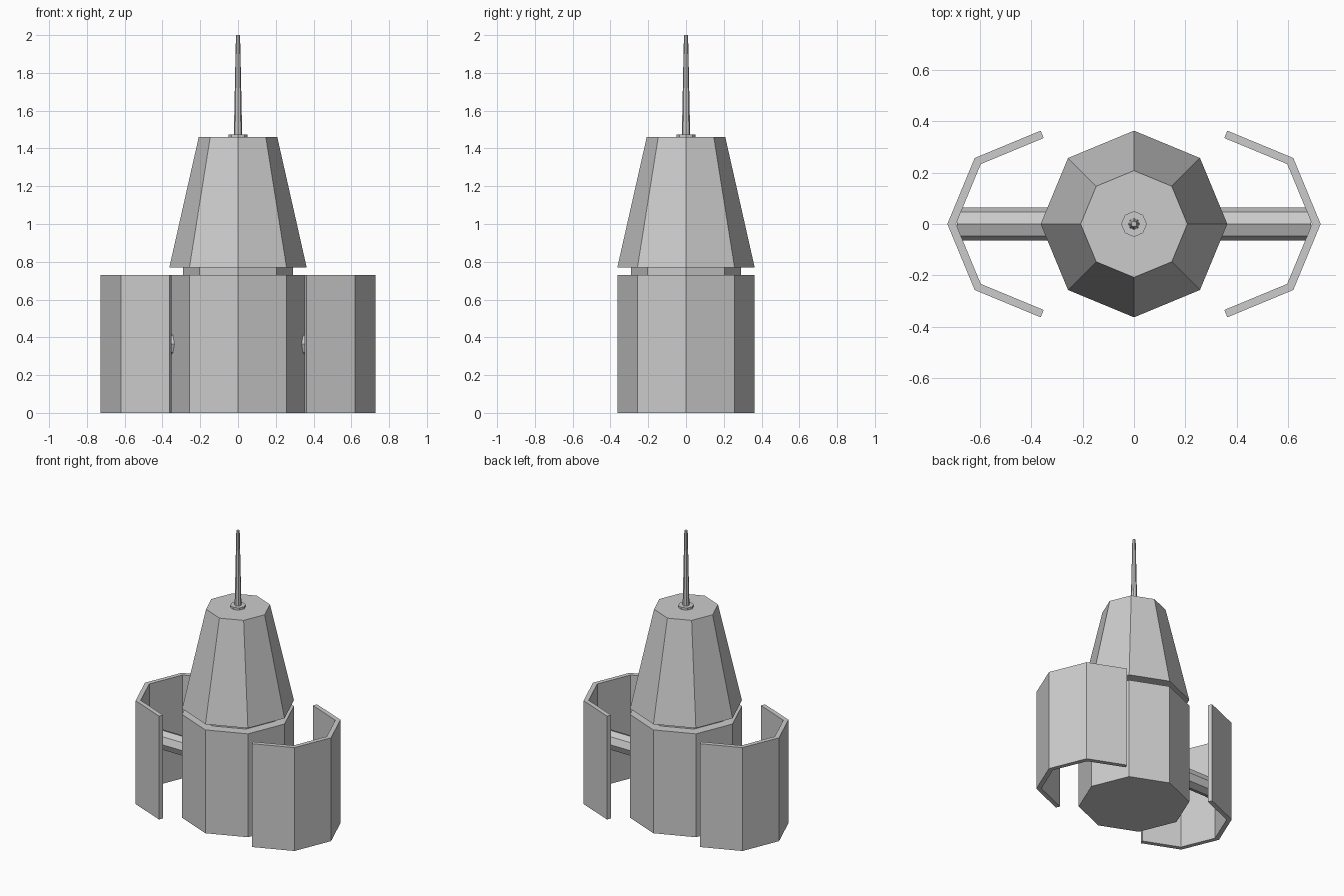
import bpy, bmesh
from math import cos, sin, tan, pi
from mathutils import Matrix

if "Cube" in bpy.data.objects:
    bpy.data.objects.remove(bpy.data.objects["Cube"])

R = 0.3635   # main octagon radius
H = 0.73     # height of body and side panels


def make_object(name, bm, matrix=None):
    bmesh.ops.recalc_face_normals(bm, faces=bm.faces)
    mesh = bpy.data.meshes.new(name)
    bm.to_mesh(mesh)
    bm.free()
    obj = bpy.data.objects.new(name, mesh)
    bpy.context.collection.objects.link(obj)
    if matrix:
        mesh.transform(matrix)
    return obj


def octagon_stack(name, z0, z1, r0, r1, matrix=None):
    """Closed eight-sided prism or frustum with corners on the axes."""
    bm = bmesh.new()
    rings = [[bm.verts.new((r * cos(i * pi / 4), r * sin(i * pi / 4), z))
              for i in range(8)] for r, z in ((r0, z0), (r1, z1))]
    bm.faces.new(rings[0][::-1])
    bm.faces.new(rings[1])
    for i in range(8):
        j = (i + 1) % 8
        bm.faces.new((rings[0][i], rings[0][j], rings[1][j], rings[1][i]))
    return make_object(name, bm, matrix)


def side_panel(name, side):
    """Half-octagon shell of constant thickness, ends cut square."""
    t = 0.031
    r_in = R - t / cos(pi / 8)
    outer = [(R + R * cos(a), R * sin(a)) for a in (k * pi / 4 for k in range(-2, 3))]
    inner = [(R + r_in * cos(a), r_in * sin(a)) for a in (k * pi / 4 for k in range(-2, 3))]
    # square-cut ends: step straight in from the outer corner
    dx, dy = t * sin(pi / 8), t * cos(pi / 8)
    inner[0] = (R - dx, -R + dy)
    inner[-1] = (R - dx, R - dy)
    bm = bmesh.new()
    rows = [[bm.verts.new((side * x, y, z)) for x, y in line]
            for line, z in ((outer, 0), (outer, H), (inner, H), (inner, 0))]
    for a in range(4):
        b = (a + 1) % 4
        for i in range(4):
            bm.faces.new((rows[a][i], rows[a][i + 1], rows[b][i + 1], rows[b][i]))
    for end in (0, -1):
        bm.faces.new([row[end] for row in rows])
    return make_object(name, bm)


# Central tower
octagon_stack("lower_body", 0, H, R, R)
octagon_stack("neck", H, 0.77, 0.29, 0.29)
octagon_stack("upper_cone", 0.77, 1.46, R, 0.208)

# Antenna
octagon_stack("antenna_base", 1.46, 1.475, 0.05, 0.05)
octagon_stack("antenna", 1.475, 2.0, 0.022, 0.011)

# Struts and curved side panels on both sides
for label, side in (("left", -1), ("right", 1)):
    along_x = Matrix.Translation((0, 0, H / 2)) @ Matrix.Rotation(side * pi / 2, 4, 'Y')
    octagon_stack(label + "_strut", 0.3, 0.69, 0.065, 0.065, along_x)
    side_panel(label + "_panel", side)
